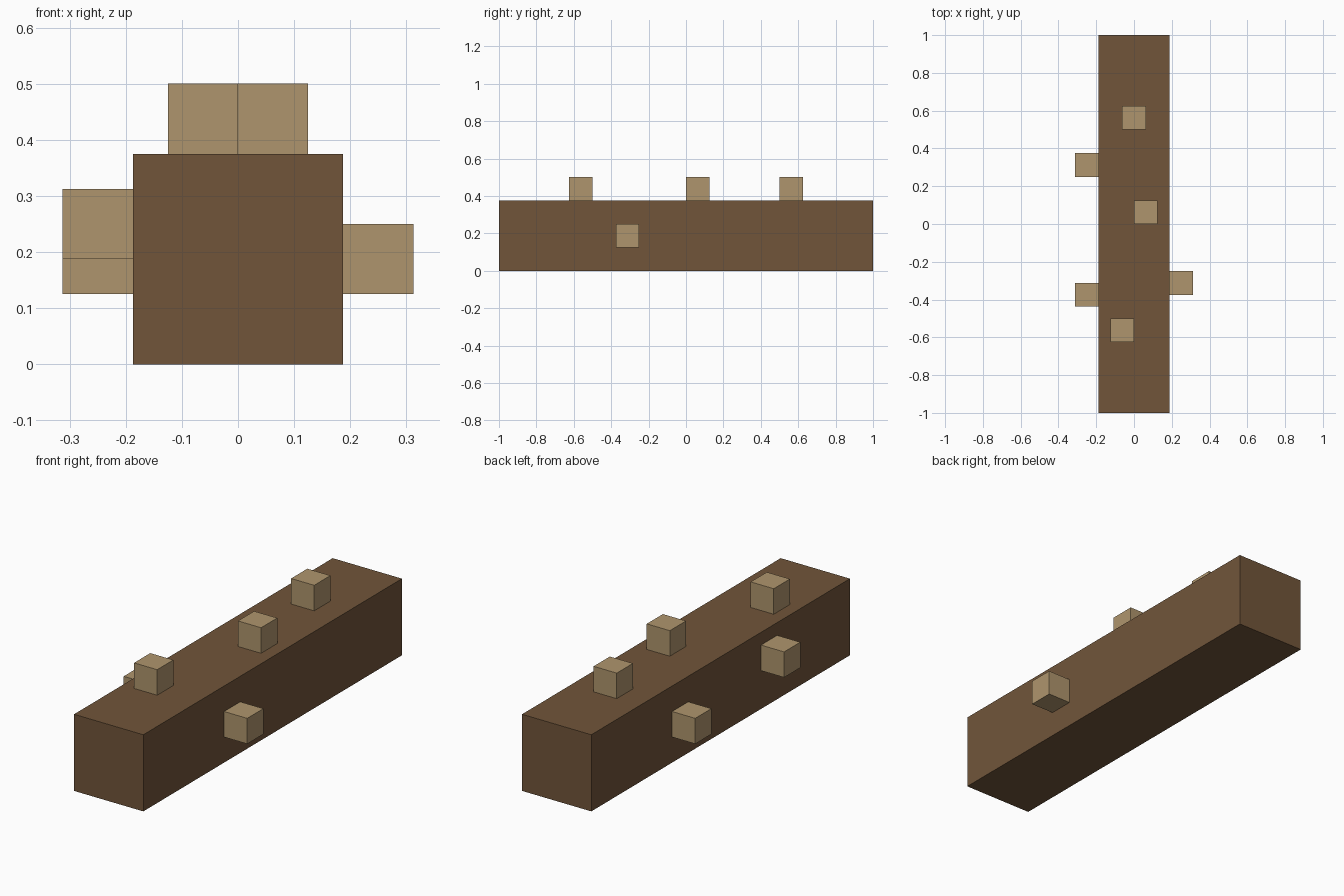
import bpy

cube = bpy.data.objects.get("Cube")
if cube:
    bpy.data.objects.remove(cube, do_unlink=True)


def make_material(name, rgb):
    mat = bpy.data.materials.new(name)
    mat.use_nodes = True
    colour = (*rgb, 1.0)
    mat.diffuse_color = colour
    mat.node_tree.nodes["Principled BSDF"].inputs["Base Color"].default_value = colour
    return mat


def box(name, centre, size, mat):
    bpy.ops.mesh.primitive_cube_add(size=1, location=centre)
    obj = bpy.context.object
    obj.name = name
    obj.scale = size
    bpy.ops.object.transform_apply(location=False, rotation=False, scale=True)
    obj.data.materials.append(mat)
    return obj


dark_brown = make_material("dark brown", (0.165, 0.091, 0.042))
tan = make_material("tan", (0.429, 0.301, 0.153))

WIDTH = 0.375
KNOB = 0.125
SIDE = (WIDTH + KNOB) / 2

# Long square beam
box("beam", (0, 0, WIDTH / 2), (WIDTH, 2, WIDTH), dark_brown)

# Small cubes resting on the top and sides of the beam
knobs = {
    "top_front_knob": (-0.0625, -0.5625, WIDTH + KNOB / 2),
    "top_middle_knob": (0.0625, 0.0625, WIDTH + KNOB / 2),
    "top_back_knob": (0, 0.5625, WIDTH + KNOB / 2),
    "left_knob": (SIDE, -0.3125, 0.1875),
    "right_front_knob": (-SIDE, -0.375, 0.25),
    "right_back_knob": (-SIDE, 0.3125, 0.1875),
}
for name, centre in knobs.items():
    box(name, centre, (KNOB, KNOB, KNOB), tan)
